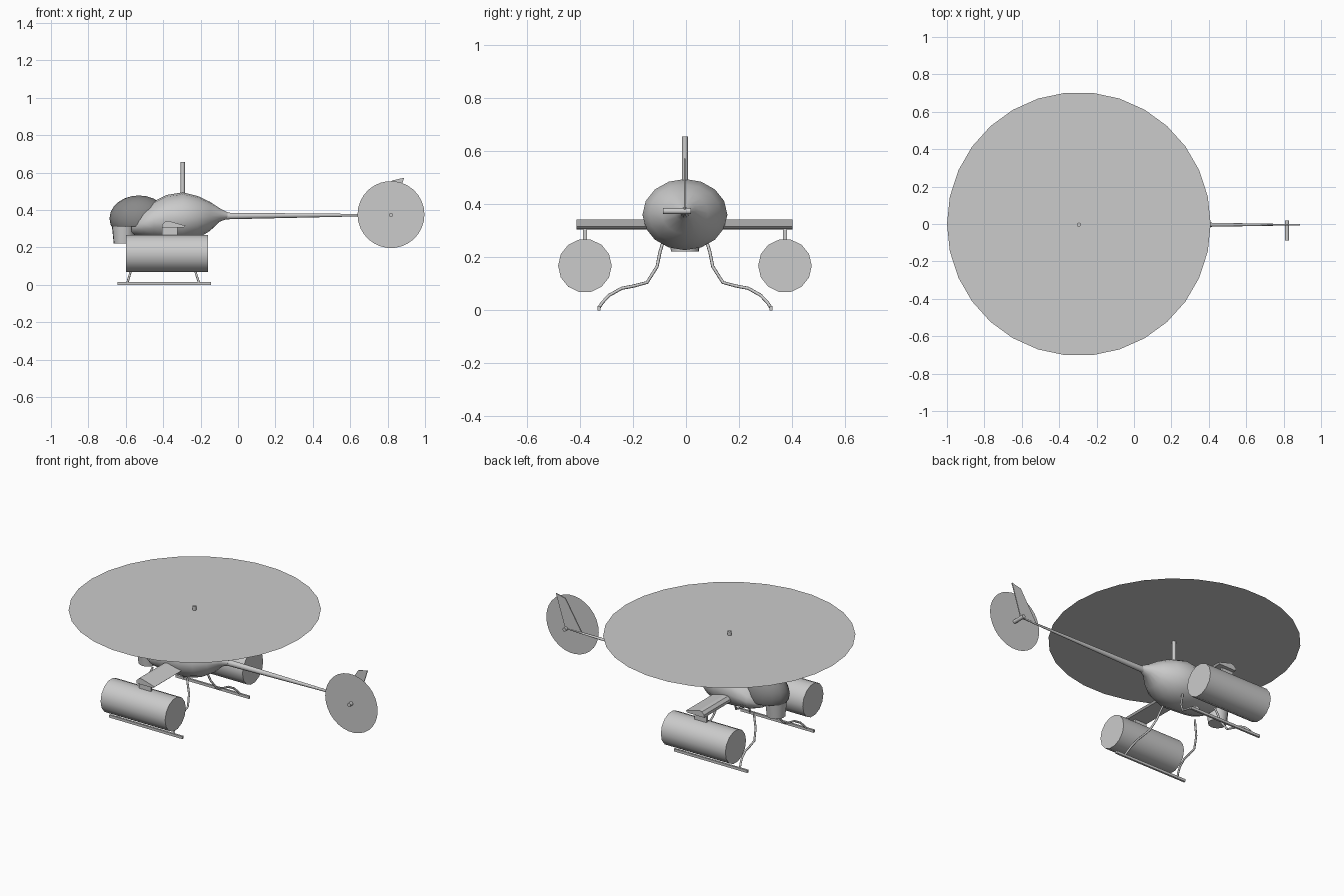
import bpy, bmesh, math
from mathutils import Vector, Matrix

cube = bpy.data.objects.get("Cube")
if cube:
    bpy.data.objects.remove(cube, do_unlink=True)

Y0 = -0.004        # centre plane of the airframe
MAST_X = -0.295
TAIL_X, TAIL_Z = 0.818, 0.376


def material(name, value):
    m = bpy.data.materials.new(name)
    m.use_nodes = True
    m.diffuse_color = (value, value, value, 1)
    m.node_tree.nodes["Principled BSDF"].inputs["Base Color"].default_value = (value, value, value, 1)
    return m


GREY = material("light grey", 0.6)
GLASS = material("dark grey glass", 0.25)


def finish(bm, name, mat=GREY, smooth=True, angle=40):
    bmesh.ops.recalc_face_normals(bm, faces=bm.faces)
    me = bpy.data.meshes.new(name)
    bm.to_mesh(me)
    bm.free()
    me.materials.append(mat)
    ob = bpy.data.objects.new(name, me)
    bpy.context.collection.objects.link(ob)
    if smooth:
        bpy.ops.object.select_all(action='DESELECT')
        ob.select_set(True)
        bpy.context.view_layer.objects.active = ob
        bpy.ops.object.shade_smooth_by_angle(angle=math.radians(angle))
    return ob


def loft(bm, rings):
    """Skin a list of equal closed rings and cap both ends."""
    loops = [[bm.verts.new(p) for p in ring] for ring in rings]
    n = len(loops[0])
    for a, b in zip(loops, loops[1:]):
        for i in range(n):
            j = (i + 1) % n
            bm.faces.new((a[i], a[j], b[j], b[i]))
    bm.faces.new(loops[0])
    bm.faces.new(loops[-1])


def ring(center, u, v, n, phase=0.0):
    c, u, v = Vector(center), Vector(u), Vector(v)
    angles = [2 * math.pi * i / n + phase for i in range(n)]
    return [c + u * math.cos(a) + v * math.sin(a) for a in angles]


def rod(name, a, b, r1, r2, n):
    """Straight, optionally tapered, round bar."""
    d = (Vector(b) - Vector(a)).normalized()
    u = d.orthogonal().normalized()
    if abs(d.x) > 0.9:
        u = Vector((0, 1, 0))
    w = d.cross(u).normalized()
    u = w.cross(d)
    bm = bmesh.new()
    loft(bm, [ring(a, u * r1, w * r1, n), ring(b, u * r2, w * r2, n)])
    return finish(bm, name)


def box(name, lo, hi):
    lo, hi = Vector(lo), Vector(hi)
    bm = bmesh.new()
    bmesh.ops.create_cube(bm, size=1, matrix=Matrix.Translation((lo + hi) / 2)
                          @ Matrix.Diagonal((*(hi - lo), 1)))
    return finish(bm, name, smooth=False)


def disc(name, center, u, v, radius):
    bm = bmesh.new()
    pts = ring(center, Vector(u) * radius, Vector(v) * radius, 30)
    bm.faces.new([bm.verts.new(p) for p in pts])
    return finish(bm, name, smooth=False)


def prism(name, points, y1, y2):
    """Extrude an x-z outline across y."""
    bm = bmesh.new()
    loft(bm, [[(x, y, z) for x, z in points] for y in (y1, y2)])
    return finish(bm, name, smooth=False)


# Fuselage: x, centre z, half width, half height
stations = [(-0.57, 0.308, 0.06, 0.03), (-0.545, 0.312, 0.105, 0.05),
            (-0.505, 0.328, 0.142, 0.078), (-0.45, 0.343, 0.153, 0.104),
            (-0.38, 0.356, 0.159, 0.125), (-0.295, 0.361, 0.160, 0.134),
            (-0.215, 0.362, 0.136, 0.113), (-0.15, 0.366, 0.088, 0.078),
            (-0.10, 0.374, 0.042, 0.037), (-0.055, 0.371, 0.018, 0.017)]
bm = bmesh.new()
loft(bm, [ring((x, Y0, z), (0, w, 0), (0, 0, h), 16) for x, z, w, h in stations])
finish(bm, "fuselage", angle=60)

# Cockpit bubble with a flat floor
bm = bmesh.new()
bmesh.ops.create_uvsphere(bm, u_segments=16, v_segments=12, radius=1,
                          matrix=Matrix.Translation((-0.53, Y0, 0.355))
                          @ Matrix.Diagonal((0.157, 0.112, 0.123, 1)))
bmesh.ops.bisect_plane(bm, geom=bm.verts[:] + bm.edges[:] + bm.faces[:],
                       plane_co=(0, 0, 0.312), plane_no=(0, 0, -1), clear_outer=True)
bmesh.ops.holes_fill(bm, edges=[e for e in bm.edges if e.is_boundary])
finish(bm, "cockpit_bubble", GLASS, angle=50)

# Chin turret
rod("chin_turret", (-0.612, Y0, 0.221), (-0.612, Y0, 0.33), 0.053, 0.064, 14)

# Main rotor
rod("rotor_mast", (MAST_X, Y0, 0.47), (MAST_X, Y0, 0.656), 0.0115, 0.0115, 10)
disc("main_rotor_disc", (MAST_X, 0, 0.632), (1, 0, 0), (0, 1, 0), 0.705)

# Tail boom, fin and tail rotor
rod("tail_boom", (-0.09, Y0, 0.368), (0.825, Y0, 0.374), 0.019, 0.004, 10)
prism("tail_fin", [(0.71, 0.373), (0.826, 0.378), (0.888, 0.573), (0.824, 0.558)],
      Y0 - 0.003, Y0 + 0.003)
rod("tail_rotor_hub", (TAIL_X, -0.087, TAIL_Z - 0.002), (TAIL_X, 0.018, TAIL_Z - 0.002),
    0.0115, 0.0115, 10)
disc("tail_rotor_disc", (TAIL_X, -0.063, TAIL_Z), (1, 0, 0), (0, 0, 1), 0.179)

# Stub wing
prism("stub_wing", [(-0.405, 0.305), (-0.29, 0.307), (-0.28, 0.316), (-0.37, 0.342),
                    (-0.39, 0.338), (-0.405, 0.322)], Y0 - 0.408, Y0 + 0.406)

# Leg path on one side: distance from centre, height
leg = [(0.085, 0.25), (0.094, 0.22), (0.105, 0.165), (0.143, 0.105), (0.192, 0.092),
       (0.239, 0.083), (0.285, 0.057), (0.311, 0.03), (0.325, 0.008)]

for side, label in ((1, "back"), (-1, "front")):
    # Pylon and tank under the wing
    y = Y0 + side * 0.377
    box(label + "_pylon", (-0.405, y - 0.007, 0.255), (-0.323, y + 0.007, 0.31))
    rod(label + "_tank", (-0.6, y, 0.168), (-0.16, y, 0.168), 0.101, 0.101, 14)

    # Skid rail
    y = Y0 + side * 0.324
    box(label + "_skid_rail", (-0.645, y - 0.006, 0.0), (-0.145, y + 0.006, 0.016))

    # Two bent legs leaning towards each other at the top
    for foot_x, lean, end in ((-0.595, 0.3, "nose"), (-0.205, -0.32, "tail")):
        pts = [Vector((foot_x + lean * z, Y0 + side * d, z)) for d, z in leg]
        rings = []
        for i, p in enumerate(pts):
            t = (pts[min(i + 1, len(pts) - 1)] - pts[max(i - 1, 0)]).normalized()
            u = t.cross(Vector((1, 0, 0))).normalized()
            rings.append(ring(p, u * 0.006, t.cross(u) * 0.006, 8))
        bm = bmesh.new()
        loft(bm, rings)
        finish(bm, f"{label}_{end}_leg", angle=50)
